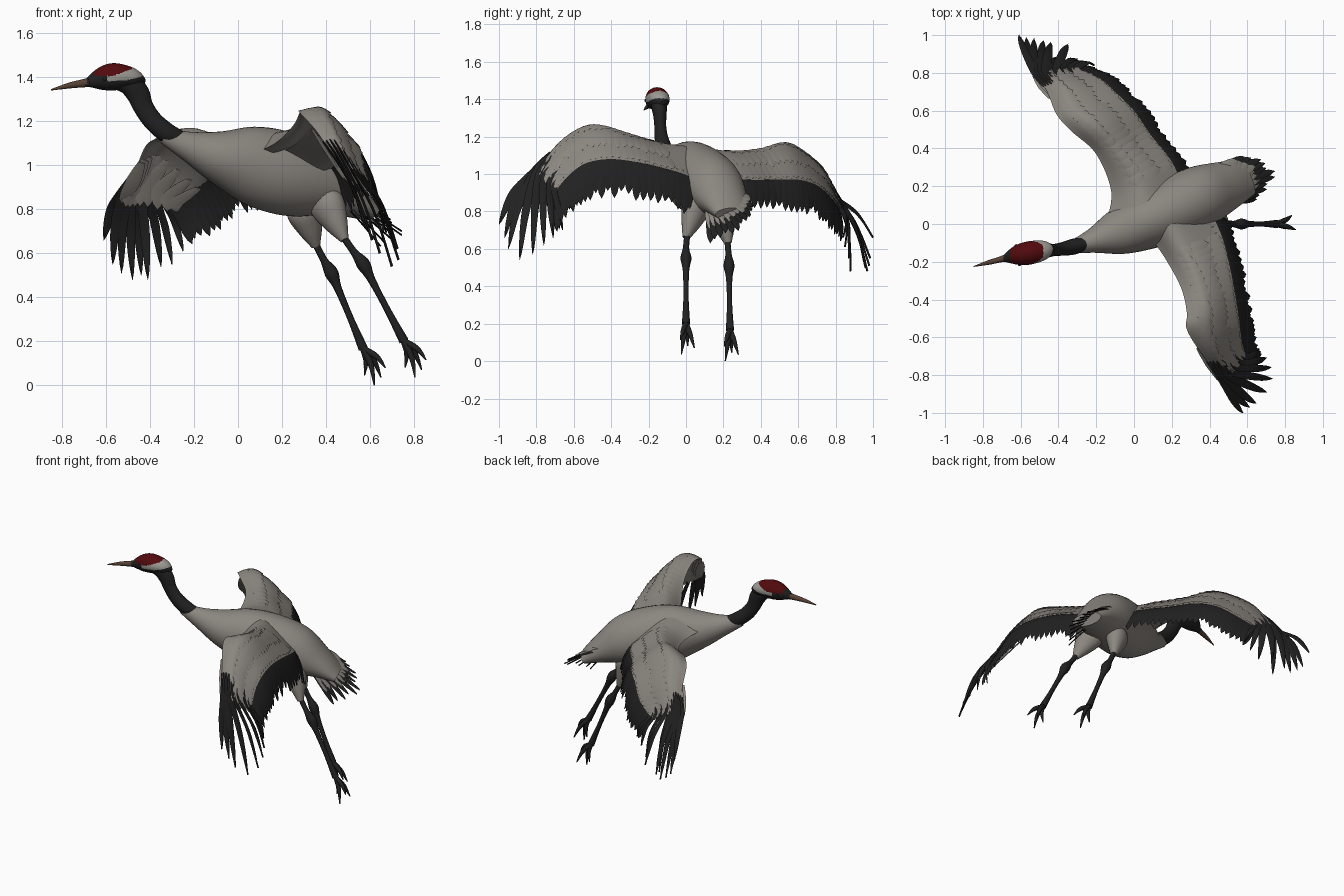
import bpy, bmesh, math, random
from mathutils import Vector

random.seed(4)
cube = bpy.data.objects.get("Cube")
if cube:
    bpy.data.objects.remove(cube)


def material(name, rgb):
    m = bpy.data.materials.new(name)
    m.use_nodes = True
    m.diffuse_color = (*rgb, 1)
    bsdf = m.node_tree.nodes["Principled BSDF"]
    bsdf.inputs["Base Color"].default_value = (*rgb, 1)
    bsdf.inputs["Roughness"].default_value = 0.8
    return m


PALE = material("pale_plumage", (0.26, 0.24, 0.215))
BLACK = material("black_plumage", (0.015, 0.015, 0.015))
RED = material("red_crown", (0.085, 0.003, 0.004))
WHITE = material("white_cheek", (0.34, 0.33, 0.3))
BROWN = material("brown_beak", (0.1, 0.055, 0.035))


def finish(bm, name, *mats):
    bmesh.ops.recalc_face_normals(bm, faces=bm.faces)
    mesh = bpy.data.meshes.new(name)
    bm.to_mesh(mesh)
    bm.free()
    for m in mats:
        mesh.materials.append(m)
    ob = bpy.data.objects.new(name, mesh)
    bpy.context.collection.objects.link(ob)
    bpy.ops.object.select_all(action="DESELECT")
    ob.select_set(True)
    bpy.context.view_layer.objects.active = ob
    bpy.ops.object.shade_smooth_by_angle(angle=math.radians(50))
    return ob


def spline(pts, t):
    """Smooth curve through points of any dimension."""
    n = len(pts) - 1
    i = min(int(t * n), n - 1)
    f = t * n - i
    a, b, c, d = (Vector(pts[min(max(k, 0), n)]) for k in range(i - 1, i + 3))
    return b + (c - a) * (f / 2) + (a * 2 - b * 5 + c * 4 - d) * (f * f / 2) \
        + (b * 3 - a - c * 3 + d) * (f ** 3 / 2)


def skin(bm, rings):
    """Bridge closed rings of points and cap both ends."""
    rows = [[bm.verts.new(p) for p in r] for r in rings]
    n = len(rows[0])
    for r, s in zip(rows, rows[1:]):
        for j in range(n):
            bm.faces.new((r[j], r[(j + 1) % n], s[(j + 1) % n], s[j]))
    bm.faces.new(rows[0])
    bm.faces.new(rows[-1])


def tube(bm, pts, steps=20, sides=16):
    """Oval tube through (x, y, z, half width, half height)."""
    rings = []
    for k in range(steps + 1):
        q = spline(pts, k / steps)
        p = q.to_3d()
        ahead = spline(pts, min(1, (k + .5) / steps)).to_3d()
        behind = spline(pts, max(0, (k - .5) / steps)).to_3d()
        d = (ahead - behind).normalized()
        side = d.cross(Vector((0, 0, 1))).normalized()
        up = side.cross(d)
        w, h = max(q[3], .001), max(q[4], .001)
        rings.append([p + side * w * math.cos(a) + up * h * math.sin(a)
                      for a in (math.tau * j / sides for j in range(sides))])
    skin(bm, rings)


def feather(bm, pts, width, side, point=4, steps=9, thick=.004):
    """Thin blade with a raised central rib."""
    side = side.normalized()
    n = side.cross(Vector(pts[-1]) - Vector(pts[0])).normalized() * thick
    rings = []
    for k in range(steps + 1):
        t = k / steps
        p = spline(pts, t)
        w = side * width * min(1, .5 + 1.5 * t) * max(.04, 1 - t ** point)
        rings.append([p - w, p + n, p + w, p - n])
    skin(bm, rings)


# Body, neck and beak
bm = bmesh.new()
tube(bm, [(-.34, -.125, 1.135, .03, .035), (-.22, -.09, 1.085, .065, .07),
          (-.09, -.045, 1.04, .12, .12), (.05, .01, 1.005, .15, .175),
          (.2, .075, .965, .17, .19), (.35, .145, .925, .165, .165),
          (.48, .2, .86, .135, .1), (.6, .25, .785, .1, .04)], 36, 32)
finish(bm, "body", PALE)

bm = bmesh.new()
tube(bm, [(-.25, -.1, 1.11, .035, .04), (-.32, -.12, 1.145, .042, .046),
          (-.385, -.133, 1.2, .035, .045), (-.43, -.138, 1.265, .032, .046),
          (-.455, -.14, 1.325, .037, .053), (-.495, -.145, 1.37, .042, .052),
          (-.56, -.153, 1.385, .04, .038)], 30, 20)
finish(bm, "neck", BLACK)

bm = bmesh.new()
tube(bm, [(-.62, -.165, 1.385, .035, .03), (-.69, -.183, 1.375, .018, .02),
          (-.77, -.204, 1.362, .012, .013), (-.85, -.225, 1.343, .002, .003)], 24)
for f in bm.faces:
    f.material_index = int(f.calc_center_median().x < -.69)
finish(bm, "beak", BLACK, BROWN)

# Head with red crown and white cheeks
bm = bmesh.new()
tube(bm, [(-.425, -.13, 1.375, .012, .015), (-.46, -.135, 1.388, .044, .04),
          (-.51, -.145, 1.4, .058, .054), (-.57, -.156, 1.402, .061, .062),
          (-.625, -.167, 1.392, .05, .051), (-.68, -.181, 1.377, .022, .022)], 72, 64)
for f in bm.faces:
    c = f.calc_center_median()
    if -.655 < c.x < -.48 and c.z > 1.406 + max(0, c.x + .57) * .37:
        f.material_index = 1
    elif c.x > -.595 and c.z > 1.383 + max(0, c.x + .52) * .25:
        f.material_index = 2
finish(bm, "head", BLACK, RED, WHITE)
for name, s in (("front_eye", -1), ("back_eye", 1)):
    bm = bmesh.new()
    bmesh.ops.create_uvsphere(bm, u_segments=12, v_segments=8, radius=.009)
    bmesh.ops.translate(bm, verts=bm.verts, vec=(-.615 - .009 * s, -.165 + .049 * s, 1.393))
    finish(bm, name, BLACK)


def wing(name, stations, tips, drop):
    """Each station holds the leading edge, ridge and covert edge points."""
    drop = Vector(drop)

    def surf(u, v):
        q = spline(stations, u)
        return spline([q[0:3], q[3:6], q[6:9]], v)

    def frame(u, v):
        e = .02
        along = surf(min(1, u + e), v) - surf(max(0, u - e), v)
        across = surf(u, min(1, v + e)) - surf(u, max(0, v - e))
        n = along.cross(across).normalized()
        return along.normalized(), n if n.z > 0 else -n

    # Fleshy wing vane, thick at the shoulder
    bm = bmesh.new()
    rings, nv = [], 14
    for k in range(37):
        u = k / 36
        depth = .012 + .045 * (1 - u) + .05 * (1 - u) ** 4
        top = [surf(u, j / nv) for j in range(nv + 1)]
        low = [top[j] - frame(u, j / nv)[1] * depth
               * math.sqrt(math.sin(math.pi * j / nv)) for j in range(nv - 1, 0, -1)]
        rings.append(top + low)
    skin(bm, rings)
    finish(bm, name, PALE)

    # Overlapping covert rows above
    bm = bmesh.new()
    for row, (v0, v1) in enumerate(((.3, .58), (.48, .8), (.7, 1))):
        count = 20 + row * 2
        for k in range(count):
            u = .16 + .84 * k / (count - 1)
            along, n = frame(u, v1)
            end = v1 - random.uniform(0, .05)
            feather(bm, [surf(u, v0) - n * .004, surf(u, (v0 + v1) / 2) + n * .003,
                         surf(u, end) + n * .006], .034, along, 5, 6, .003)
    # Lining below the hand
    for k in range(9):
        v = .04 + .9 * k / 8
        n = frame(1, v)[1]
        reach = surf(1, v).lerp(spline(tips, k / 8), .2)
        feather(bm, [surf(.8, v) - n * .02, surf(.95, v) - n * .024, reach - n * .012],
                .034, surf(1, 1) - surf(1, 0), 5, 6)
    finish(bm, name + "_coverts", PALE)

    # Black secondaries hanging from the trailing edge
    bm = bmesh.new()
    for k in range(25):
        u = .04 + .96 * k / 24
        along, n = frame(u, 1)
        edge = surf(u, 1) - n * .005
        fall = drop * random.uniform(.85, 1.08) * (1 + .15 * u ** 4)
        feather(bm, [surf(u, .78) - n * .012, edge, edge + fall * .55 + n * .012, edge + fall],
                .03, along, 6)
    finish(bm, name + "_secondaries", BLACK)

    # Long fingered primaries, each twisted a little
    bm = bmesh.new()
    chord = (surf(1, 1) - surf(1, 0)).normalized()
    count = len(tips)
    for k, tip in enumerate(tips):
        t = k / (count - 1)
        v = .04 + .9 * t
        base, tip = surf(1, v), Vector(tip)
        n = frame(1, v)[1]
        feather(bm, [surf(.88, v) - n * .008, base, base.lerp(tip, .5) + n * .03, tip],
                .029, chord - n * random.uniform(.35, .7), 5, 14, .006)
    finish(bm, name + "_primaries", BLACK)


wing("back_wing",
     [(-.15, 0, 1.08, .08, .06, 1.15, .27, .17, .98),
      (-.12, .17, 1.06, .02, .25, 1.12, .2, .33, .97),
      (-.2, .37, 1.09, -.09, .4, 1.13, .09, .47, .97),
      (-.33, .49, 1.12, -.2, .53, 1.16, 0, .6, .97),
      (-.41, .58, 1.1, -.3, .62, 1.125, -.1, .7, .94),
      (-.46, .7, 1, -.37, .73, 1.03, -.18, .77, .88),
      (-.52, .79, .88, -.45, .8, .9, -.29, .82, .82)],
     [(-.61, 1, .66), (-.57, .985, .55), (-.53, .98, .51), (-.48, .97, .48), (-.44, .96, .5),
      (-.41, .88, .48), (-.35, .95, .54), (-.3, .87, .55), (-.25, .85, .61), (-.21, .84, .66)],
     (.075, .01, -.16))

wing("front_wing",
     [(.08, -.06, 1.06, .2, 0, 1.15, .42, .04, .98),
      (.17, -.19, 1.1, .28, -.15, 1.17, .47, -.08, 1.02),
      (.25, -.34, 1.18, .35, -.3, 1.21, .51, -.24, 1.06),
      (.28, -.47, 1.24, .39, -.45, 1.25, .54, -.4, 1.08),
      (.28, -.56, 1.24, .4, -.56, 1.235, .56, -.53, 1.06),
      (.36, -.69, 1.15, .44, -.68, 1.15, .57, -.62, 1),
      (.46, -.82, 1, .51, -.79, 1, .59, -.69, .92)],
     [(.575, -1, .73), (.61, -.97, .66), (.645, -.95, .6), (.7, -.89, .54),
      (.73, -.82, .57), (.725, -.76, .62), (.7, -.71, .66), (.66, -.66, .7)],
     (.075, 0, -.19))

# Tail fan: black feathers under shorter pale ones
fan = [(.6, .365, .82), (.69, .335, .76), (.745, .28, .7), (.725, .2, .66), (.65, .13, .63)]
for name, mat, reach, lift, width in (("tail_feathers", BLACK, 1, 0, .028),
                                      ("tail_coverts", PALE, .77, .014, .036)):
    bm = bmesh.new()
    for k in range(11):
        root = Vector((.42, .26 - .012 * k, .88 + lift))
        tip = spline(fan, k / 10)
        end = root.lerp(tip, reach * random.uniform(.9, 1.02))
        mid = root.lerp(end, .5) + Vector((0, 0, .012 + lift))
        side = (tip - root).cross(Vector((0, 0, 1)))
        feather(bm, [root, mid, end + Vector((0, 0, lift))], width, side, 6)
    finish(bm, name, mat)

# Legs: feathered thigh, jointed shank and splayed toes
toes = [(.05, -.025, -.165), (.08, .045, -.13), (.1, -.03, -.085), (.005, .01, -.12)]
for name, hip, hock, knee, ankle in (
        ("front_leg", (.37, .075, .89), (.485, 0, .66), (.57, 0, .55), (.755, 0, .2)),
        ("back_leg", (.28, .18, .86), (.355, .225, .63), (.425, .23, .51), (.57, .235, .165))):
    hip, hock, knee, ankle = map(Vector, (hip, hock, knee, ankle))
    bm = bmesh.new()
    tube(bm, [(*hip, .04, .05), (*hip.lerp(hock, .3), .068, .085),
              (*hip.lerp(hock, .65), .05, .06), (*hock, .019, .02)], 18)
    finish(bm, name + "_thigh", PALE)
    bm = bmesh.new()
    tube(bm, [(*hip.lerp(hock, .9), .017, .017), (*hock.lerp(knee, .5), .017, .017),
              (*knee, .029, .031), (*knee.lerp(ankle, .2), .017, .018),
              (*knee.lerp(ankle, .6), .014, .015), (*ankle, .022, .022)], 30, 12)
    for toe in map(Vector, toes):
        tip = ankle + toe
        mid = ankle.lerp(tip, .5) + Vector((.01, 0, .008))
        tube(bm, [(*ankle, .015, .015), (*mid, .013, .013), (*tip, .003, .003)], 10, 10)
    finish(bm, name + "_shank", BLACK)
